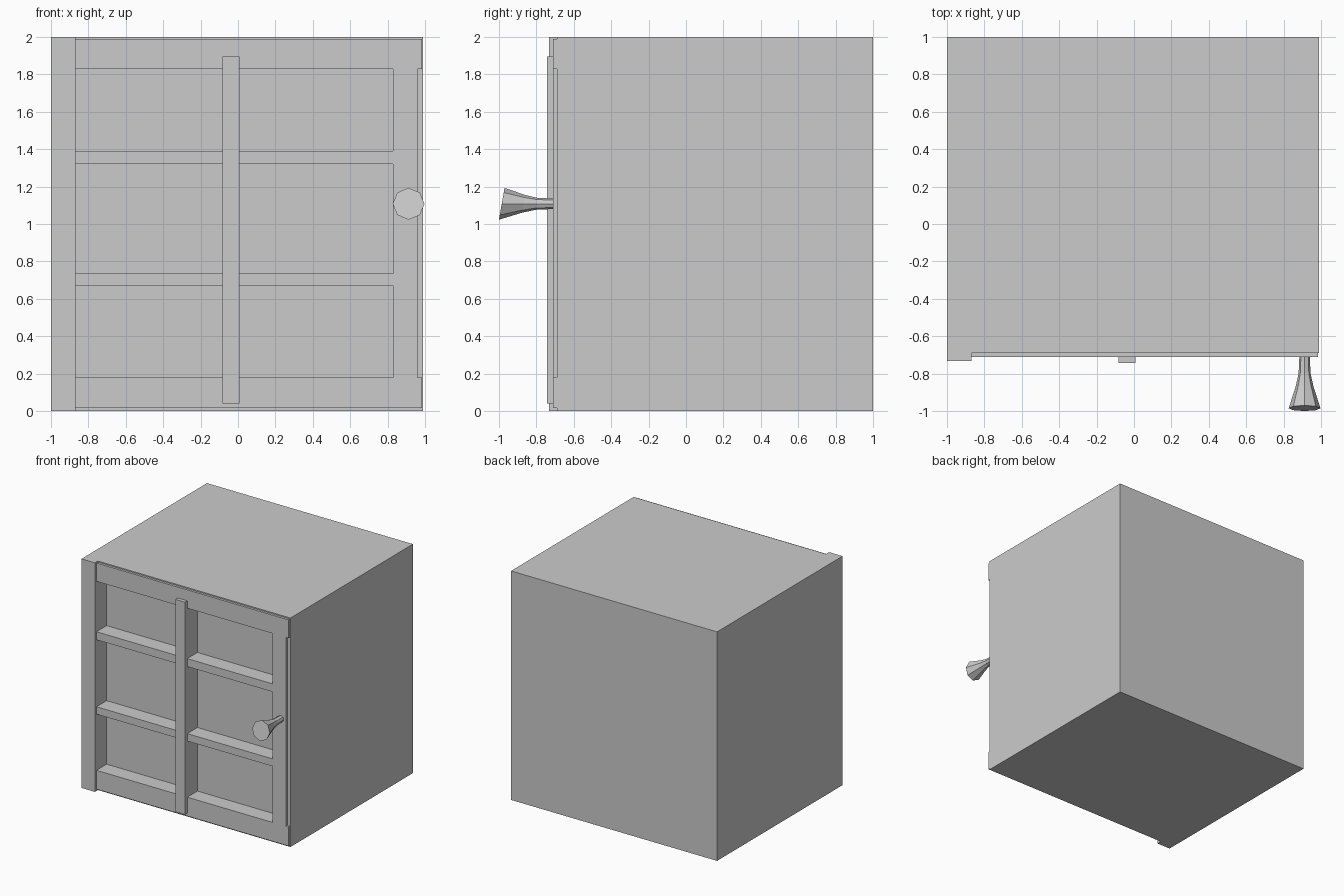
import bpy, bmesh, math

if "Cube" in bpy.data.objects:
    bpy.data.objects.remove(bpy.data.objects["Cube"])

FRONT, FACE, BACK = -0.71, -0.69, -0.57   # frame plane, body plane, recess floor


def finish(name, bm):
    bmesh.ops.recalc_face_normals(bm, faces=bm.faces)
    me = bpy.data.meshes.new(name)
    bm.to_mesh(me)
    bm.free()
    ob = bpy.data.objects.new(name, me)
    bpy.context.collection.objects.link(ob)
    return ob


def box(name, x0, x1, y0, y1, z0, z1):
    bm = bmesh.new()
    bmesh.ops.create_cube(bm, size=1)
    for v in bm.verts:
        v.co = (x1 if v.co.x > 0 else x0, y1 if v.co.y > 0 else y0,
                z1 if v.co.z > 0 else z0)
    return finish(name, bm)


# Cabinet body with one large shallow pocket in the front
body = box("cabinet_body", -1, 0.99, FACE, 1, 0, 2)
cutter = box("pocket_cutter", -0.87, 0.83, -0.9, BACK, 0.18, 1.83)
cutter.hide_render = True
cutter.hide_viewport = True
cut = body.modifiers.new("pocket", 'BOOLEAN')
cut.operation = 'DIFFERENCE'
cut.solver = 'EXACT'
cut.object = cutter

# Front frame: a grid of cells with three openings and a notched right edge
xs = [-0.87, 0.83, 0.96, 0.985]
zs = [0.015, 0.18, 0.67, 0.735, 1.32, 1.39, 1.83, 1.99]
bm = bmesh.new()
for j in range(len(zs) - 1):
    for i in range(len(xs) - 1):
        opening = i == 0 and j in (1, 3, 5)
        notch = i == 2 and 0 < j < 6
        if not (opening or notch):
            bm.faces.new([bm.verts.new((x, FRONT, z)) for x, z in (
                (xs[i], zs[j]), (xs[i + 1], zs[j]),
                (xs[i + 1], zs[j + 1]), (xs[i], zs[j + 1]))])
bmesh.ops.remove_doubles(bm, verts=bm.verts, dist=1e-4)
ext = bmesh.ops.extrude_face_region(bm, geom=bm.faces[:], use_keep_orig=True)
for g in ext["geom"]:
    if isinstance(g, bmesh.types.BMVert):
        g.co.y = FACE
finish("front_frame", bm)

# Hinge-side post, central upright and shelf depths inside the pocket
box("left_post", -1, -0.87, -0.732, FACE, 0, 2)
box("center_upright", -0.083, 0.007, -0.742, BACK, 0.04, 1.895)
for n, k in enumerate((2, 4)):
    box(f"shelf_{n + 1}", -0.87, 0.83, FACE, BACK, zs[k], zs[k + 1])

# Flared eight-sided knob with a slightly tilted end
bm = bmesh.new()
rings = []
for y, r, tilt in ((-0.69, 0.027, 0), (-0.8, 0.032, 0.004),
                   (-0.87, 0.048, 0.008), (-0.985, 0.085, 0.015)):
    ring = []
    for s in range(8):
        a = s * math.tau / 8
        ring.append(bm.verts.new((0.912 + r * math.cos(a),
                                  y + tilt * math.sin(a),
                                  1.108 + r * math.sin(a))))
    rings.append(ring)
for a, b in zip(rings, rings[1:]):
    for s in range(8):
        t = (s + 1) % 8
        bm.faces.new((a[s], a[t], b[t], b[s]))
bm.faces.new(rings[0])
bm.faces.new(rings[-1])
finish("door_knob", bm)
